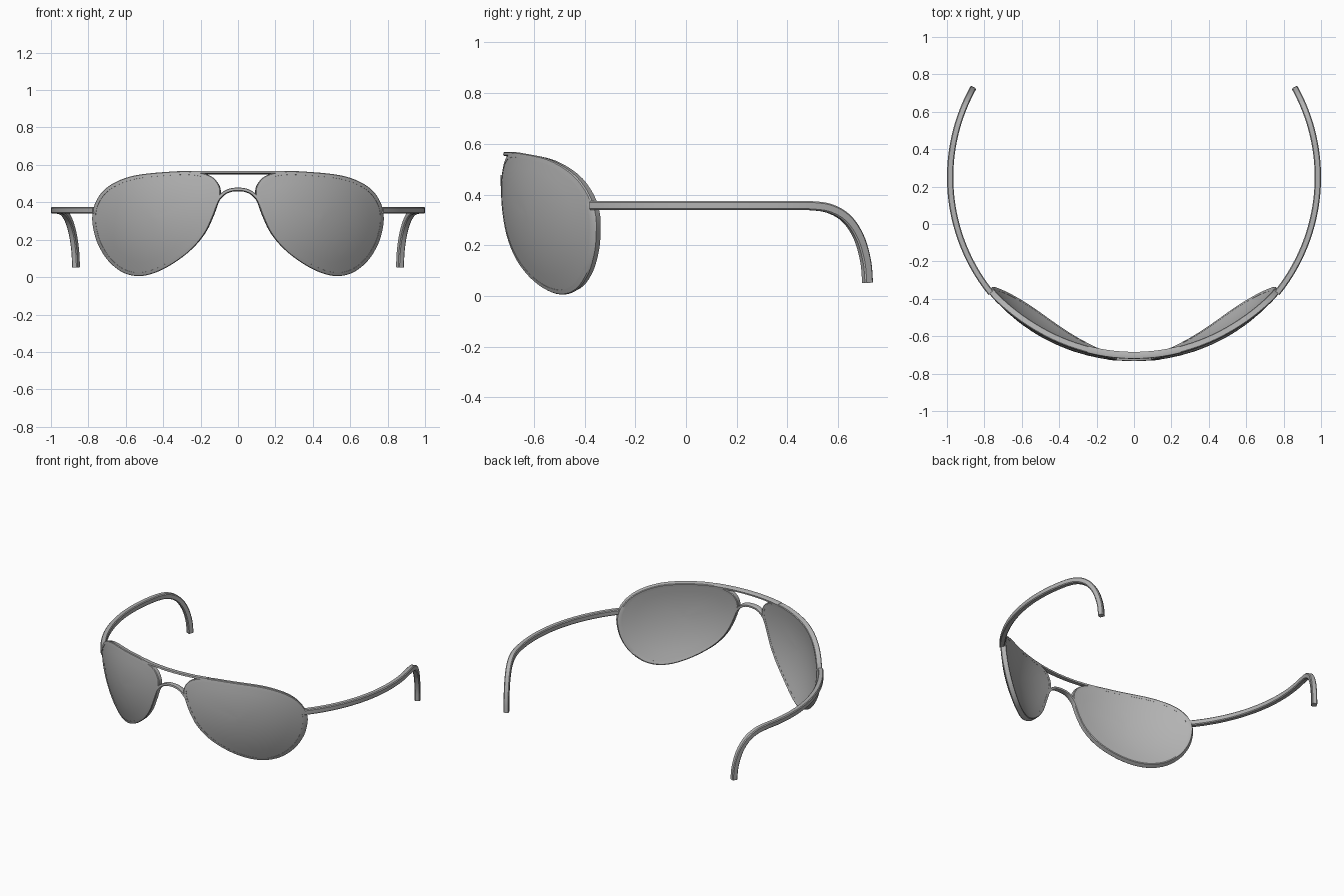
import bpy, bmesh, math
from mathutils import Vector

if "Cube" in bpy.data.objects:
    bpy.data.objects.remove(bpy.data.objects["Cube"])

CY, CZ = 0.25, 0.39            # centre of the wraparound ellipsoid
RX, RY, RZ = 1.0, 0.985, 0.985

grey = bpy.data.materials.new("plain grey")
grey.diffuse_color = (0.45, 0.45, 0.45, 1)
grey.use_nodes = True
grey.node_tree.nodes["Principled BSDF"].inputs["Base Color"].default_value = grey.diffuse_color


def on_shell(x, z, depth=0.0):
    """Point on the curved front, pushed inwards by depth."""
    y = -RY * math.sqrt(max(0.0, 1 - (x / RX) ** 2 - ((z - CZ) / RZ) ** 2))
    n = Vector((x / RX ** 2, y / RY ** 2, (z - CZ) / RZ ** 2)).normalized()
    return Vector((x, y + CY, z)) - n * depth


def spline(pts, steps, closed):
    """Catmull-Rom curve through 2D points."""
    n, out = len(pts), []
    for i in range(n if closed else n - 1):
        ids = (i - 1, i, i + 1, i + 2)
        p = [Vector(pts[j % n] if closed else pts[min(max(j, 0), n - 1)]) for j in ids]
        for s in range(steps):
            t = s / steps
            out.append(0.5 * (2 * p[1] + (p[2] - p[0]) * t
                              + (2 * p[0] - 5 * p[1] + 4 * p[2] - p[3]) * t * t
                              + (3 * p[1] - p[0] - 3 * p[2] + p[3]) * t ** 3))
    if not closed:
        out.append(Vector(pts[-1]))
    return out


def make(name, rings, wrap_rings=False, caps=True, sign=1):
    """Skin a list of closed vertex rings into an object."""
    bm = bmesh.new()
    vr = [[bm.verts.new((p[0] * sign, p[1], p[2])) for p in r] for r in rings]
    n, m = len(vr[0]), len(vr)
    for i in range(m if wrap_rings else m - 1):
        a, b = vr[i], vr[(i + 1) % m]
        for j in range(n):
            k = (j + 1) % n
            bm.faces.new((a[j], a[k], b[k], b[j]))
    if caps and not wrap_rings:
        bm.faces.new(vr[0])
        bm.faces.new(vr[-1])
    bmesh.ops.recalc_face_normals(bm, faces=bm.faces)
    me = bpy.data.meshes.new(name)
    bm.to_mesh(me)
    bm.free()
    me.materials.append(grey)
    ob = bpy.data.objects.new(name, me)
    bpy.context.collection.objects.link(ob)
    bpy.ops.object.select_all(action='DESELECT')
    ob.select_set(True)
    bpy.context.view_layer.objects.active = ob
    bpy.ops.object.shade_smooth_by_angle(angle=math.radians(35))
    return ob


def section(hw, hh):
    """Rectangle with clipped corners."""
    c = 0.3
    return [(hw * a, hh * b) for a, b in ((1, 1 - c), (1 - c, 1), (c - 1, 1), (-1, 1 - c),
                                          (-1, c - 1), (c - 1, -1), (1 - c, -1), (1, c - 1))]


# Teardrop lens outline (x, z)
outline = spline([(0.11, 0.39), (0.094, 0.45), (0.106, 0.50), (0.15, 0.543), (0.25, 0.567),
                  (0.40, 0.562), (0.55, 0.545), (0.65, 0.512), (0.72, 0.465), (0.765, 0.40),
                  (0.782, 0.33), (0.777, 0.26), (0.752, 0.175), (0.70, 0.09), (0.625, 0.027),
                  (0.54, 0.004), (0.45, 0.02), (0.35, 0.07), (0.25, 0.146), (0.18, 0.23),
                  (0.14, 0.31)], 4, True)
N = len(outline)


def inset(d):
    out = []
    for i in range(N):
        t = (outline[(i + 1) % N] - outline[i - 1]).normalized()
        out.append(outline[i] + Vector((t.y, -t.x)) * d)
    return out


centre = Vector((0.45, 0.32))
inner = inset(0.02)
soft = inset(0.004)
T = 0.036                                # frame thickness

for sign, side in ((1, "right"), (-1, "left")):
    # Rim around the lens, softened outer edges
    loops = [(soft, 0), (inner, 0), (inner, T), (soft, T), (outline, T - 0.004), (outline, 0.004)]
    make(side + "_rim", [[on_shell(p.x, p.y, d) for p in lp] for lp, d in loops],
         wrap_rings=True, sign=sign)

    # Curved lens filling the rim: front rings to centre, back rings outwards
    edge = inset(0.015)
    ks = (1, 0.8, 0.6, 0.4, 0.2, 0.03)
    front = [[on_shell(*(centre + (p - centre) * k), 0.001) for p in edge] for k in ks]
    back = [[on_shell(*(centre + (p - centre) * k), T - 0.001) for p in edge] for k in ks]
    make(side + "_lens", front[::-1] + back, sign=sign)

    # Temple arm following the circle, hooking down behind the ear (y, z)
    path = [(-0.37 + 0.85 * i / 24, 0.357) for i in range(24)]
    path += [tuple(p) for p in spline([(0.48, 0.357), (0.56, 0.347), (0.63, 0.308),
                                       (0.68, 0.235), (0.708, 0.14), (0.716, 0.052)], 5, False)]
    pts = []
    for y, z in path:
        pts.append(Vector((0.983 * math.sqrt(1 - ((y - CY) / 0.985) ** 2), y, z)))
    rings = []
    for i, p in enumerate(pts):
        t = (pts[min(i + 1, len(pts) - 1)] - pts[max(i - 1, 0)]).normalized()
        r = Vector((p.x, p.y - CY, 0))
        r = (r - t * r.dot(t)).normalized()
        u = t.cross(r)
        rings.append([p + r * a + u * b for a, b in section(0.017, 0.018)])
    make(side + "_temple", rings, sign=sign)


def front_bar(name, pts, half):
    """Bar lying in the curved front."""
    rings = []
    for i, p in enumerate(pts):
        t = (pts[min(i + 1, len(pts) - 1)] - pts[max(i - 1, 0)]).normalized()
        s = Vector((-t.y, t.x))
        rings.append([on_shell(*(p + s * b), T / 2 + a) for a, b in section(T / 2, half)])
    make(name, rings)


# Brow bar and arched nose bridge
front_bar("brow_bar", [Vector((-0.25 + 0.5 * i / 16, 0.561)) for i in range(17)], 0.008)
arch = [(0.122, 0.385), (0.105, 0.42), (0.075, 0.45), (0.04, 0.466), (0, 0.47)]
arch = [(-x, z) for x, z in arch] + arch[-2::-1]
front_bar("nose_bridge", spline(arch, 4, False), 0.009)
